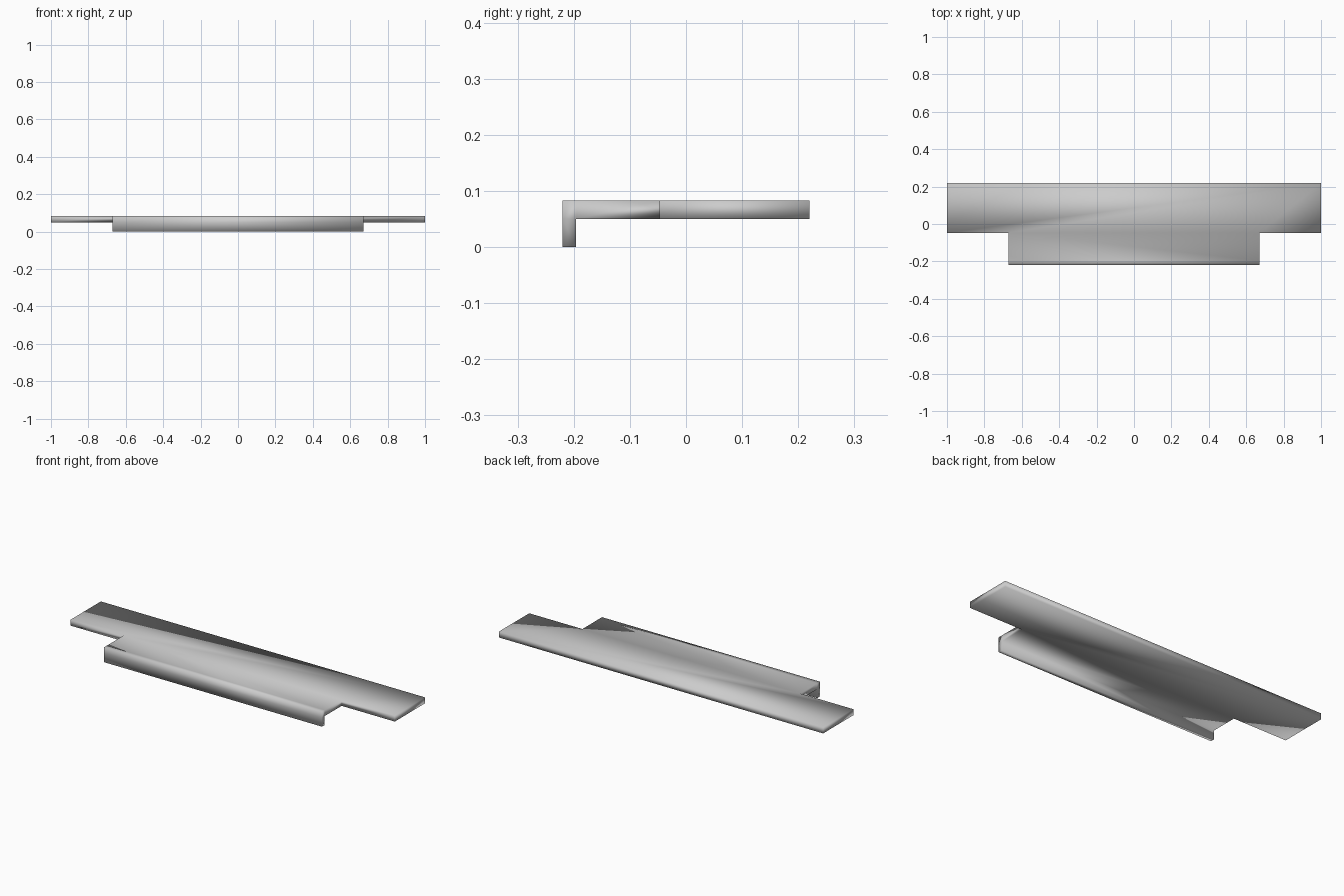
import bpy, bmesh

if "Cube" in bpy.data.objects:
    bpy.data.objects.remove(bpy.data.objects["Cube"])

BOTTOM, TOP = 0.05, 0.083          # slab heights
FRONT, LIP, STEP, BACK = -0.22, -0.196, -0.047, 0.22
NARROW, WIDE = 0.672, 1.0

grey = bpy.data.materials.new("grey")
grey.diffuse_color = (0.6, 0.6, 0.6, 1)
grey.use_nodes = True
grey.node_tree.nodes["Principled BSDF"].inputs["Base Color"].default_value = grey.diffuse_color

bm = bmesh.new()


def extrude_up(face, height):
    new = bmesh.ops.extrude_face_region(bm, geom=[face])["geom"]
    verts = [v for v in new if isinstance(v, bmesh.types.BMVert)]
    bmesh.ops.translate(bm, verts=verts, vec=(0, 0, height))


# T-shaped slab outline: wide sill board with a narrower front tongue
right = [(NARROW, FRONT), (NARROW, LIP), (NARROW, STEP), (WIDE, STEP), (WIDE, BACK)]
left = [(-x, y) for x, y in reversed(right)]
low = [bm.verts.new((x, y, BOTTOM)) for x, y in right + left]
high = [bm.verts.new((x, y, TOP)) for x, y in right + left]
n = len(low)
for i in range(n):
    j = (i + 1) % n
    bm.faces.new((low[i], low[j], high[j], high[i]))

# Top and underside, split into tongue and wide board
for ring in (low, high):
    bm.faces.new((ring[2], ring[3], ring[4], ring[5], ring[6], ring[7]))
    bm.faces.new((ring[1], ring[2], ring[7], ring[8]))
    strip = bm.faces.new((ring[0], ring[1], ring[8], ring[9]))
    if ring is low:
        lip_face = strip

# Lip hanging down from the front edge
extrude_up(lip_face, -BOTTOM)
if lip_face.is_valid:
    bm.faces.remove(lip_face)

bmesh.ops.recalc_face_normals(bm, faces=bm.faces)
mesh = bpy.data.meshes.new("window_sill")
bm.to_mesh(mesh)
bm.free()
mesh.materials.append(grey)
mesh.shade_smooth()
sill = bpy.data.objects.new("window_sill", mesh)
bpy.context.collection.objects.link(sill)
